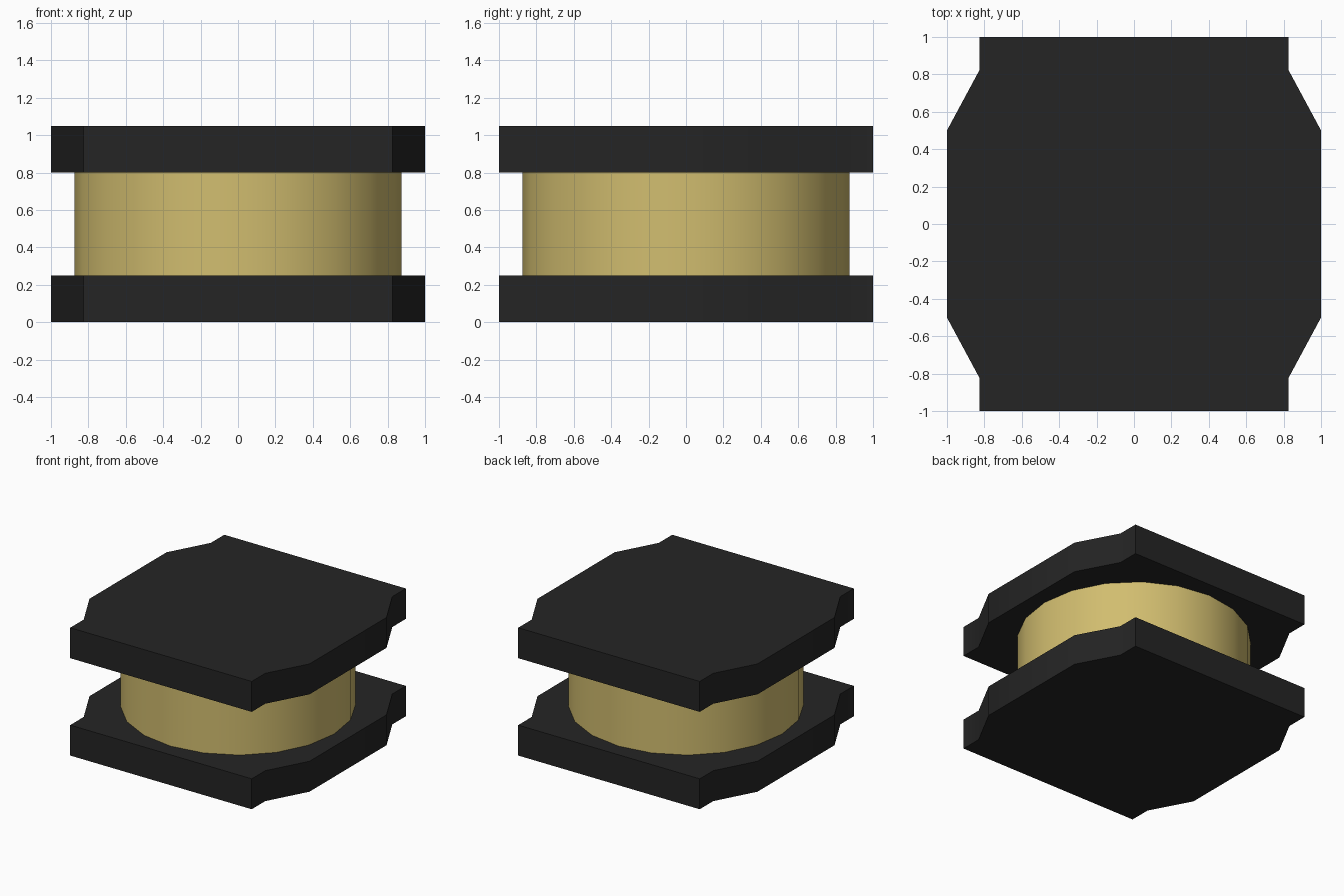
import bpy
import math

cube = bpy.data.objects.get("Cube")
if cube:
    bpy.data.objects.remove(cube, do_unlink=True)


def make_material(name, rgb):
    mat = bpy.data.materials.new(name)
    mat.use_nodes = True
    color = (*rgb, 1.0)
    mat.diffuse_color = color
    mat.node_tree.nodes["Principled BSDF"].inputs["Base Color"].default_value = color
    return mat


def make_prism(name, outline, z_low, z_high, mat):
    """Extrude a counter-clockwise outline between two heights."""
    n = len(outline)
    verts = [(x, y, z) for z in (z_low, z_high) for x, y in outline]
    faces = [(i, (i + 1) % n, n + (i + 1) % n, n + i) for i in range(n)]
    faces += [tuple(reversed(range(n))), tuple(range(n, 2 * n))]
    mesh = bpy.data.meshes.new(name)
    mesh.from_pydata(verts, [], faces)
    mesh.materials.append(mat)
    obj = bpy.data.objects.new(name, mesh)
    bpy.context.collection.objects.link(obj)
    bpy.ops.object.select_all(action="DESELECT")
    obj.select_set(True)
    bpy.context.view_layer.objects.active = obj
    bpy.ops.object.shade_smooth_by_angle(angle=math.radians(30))
    return obj


black = make_material("matte black", (0.018, 0.018, 0.018))
gold = make_material("pale gold", (0.64, 0.51, 0.16))

# Plate outline: one quarter mirrored around, with tapered side bulges
quarter = [(1.0, 0.5), (0.825, 0.825), (0.825, 1.0)]
right_half = [(x, -y) for x, y in reversed(quarter)] + quarter
plate = right_half + [(-x, -y) for x, y in right_half]

# Twenty-sided drum between the plates
SIDES = 20
RADIUS = 0.875
ring = [(RADIUS * math.cos(math.tau * i / SIDES),
         RADIUS * math.sin(math.tau * i / SIDES)) for i in range(SIDES)]

make_prism("bottom_plate", plate, 0.0, 0.25, black)
make_prism("center_drum", ring, 0.25, 0.8, gold)
make_prism("top_plate", plate, 0.8, 1.05, black)
